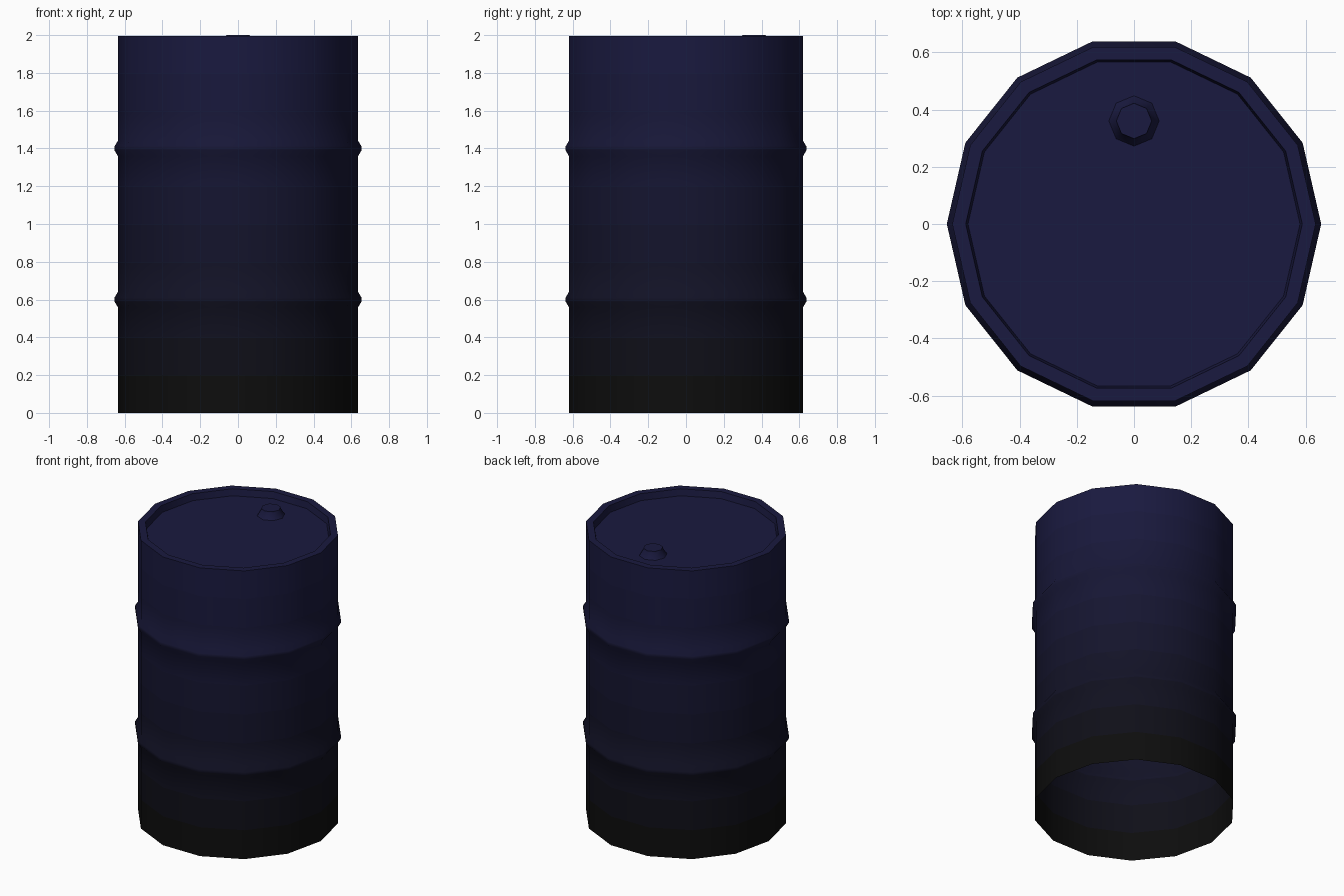
import bpy, bmesh
from math import sin, cos, pi, radians

if "Cube" in bpy.data.objects:
    bpy.data.objects.remove(bpy.data.objects["Cube"])

# Paint: fades from near-black at the base to navy at the top
STEPS = 10
LOW, HIGH = (0.004, 0.004, 0.004), (0.010, 0.010, 0.050)
paint = []
for i in range(STEPS):
    t = i / (STEPS - 1)
    m = bpy.data.materials.new(f"paint_{i}")
    m.diffuse_color = [a + (b - a) * t for a, b in zip(LOW, HIGH)] + [1]
    m.use_nodes = True
    m.node_tree.nodes["Principled BSDF"].inputs["Base Color"].default_value = m.diffuse_color
    paint.append(m)


def revolve(name, profile, sides, center=(0, 0), angle=40):
    """Spin (radius, z) points round z; the last ring is closed by a face."""
    bm = bmesh.new()
    rings = [[bm.verts.new((center[0] + r * cos(2 * pi * k / sides),
                            center[1] + r * sin(2 * pi * k / sides), z))
              for k in range(sides)] for r, z in profile]
    for a, b in zip(rings, rings[1:]):
        for k in range(sides):
            n = (k + 1) % sides
            bm.faces.new((a[k], a[n], b[n], b[k]))
    bm.faces.new(rings[-1])
    for f in bm.faces:
        z = f.calc_center_median().z
        f.material_index = min(STEPS - 1, int(z / 2 * STEPS))
    me = bpy.data.meshes.new(name)
    bm.to_mesh(me)
    bm.free()
    for m in paint:
        me.materials.append(m)
    ob = bpy.data.objects.new(name, me)
    bpy.context.collection.objects.link(ob)
    bpy.ops.object.select_all(action='DESELECT')
    ob.select_set(True)
    bpy.context.view_layer.objects.active = ob
    bpy.ops.object.shade_smooth_by_angle(angle=radians(angle))
    return ob


# Drum shell: open at the bottom, two raised hoops, recessed lid
R, HOOP = 0.635, 0.654


def hoop(z):
    return [(R, z - 0.042), (HOOP, z - 0.01), (HOOP, z + 0.01), (R, z + 0.042)]


wall = [(R, z) for z in (0, 0.2, 0.4)] + hoop(0.6)
wall += [(R, z) for z in (0.8, 1.0, 1.2)] + hoop(1.4)
wall += [(R, z) for z in (1.6, 1.8, 1.995)]
lid = [(0.588, 1.995), (0.58, 1.95)]
revolve("drum", wall + lid, 14)

# Filler cap near the back of the lid
revolve("filler_cap", [(0.088, 1.95), (0.063, 1.99), (0.062, 2.0)], 8, (0, 0.36))
